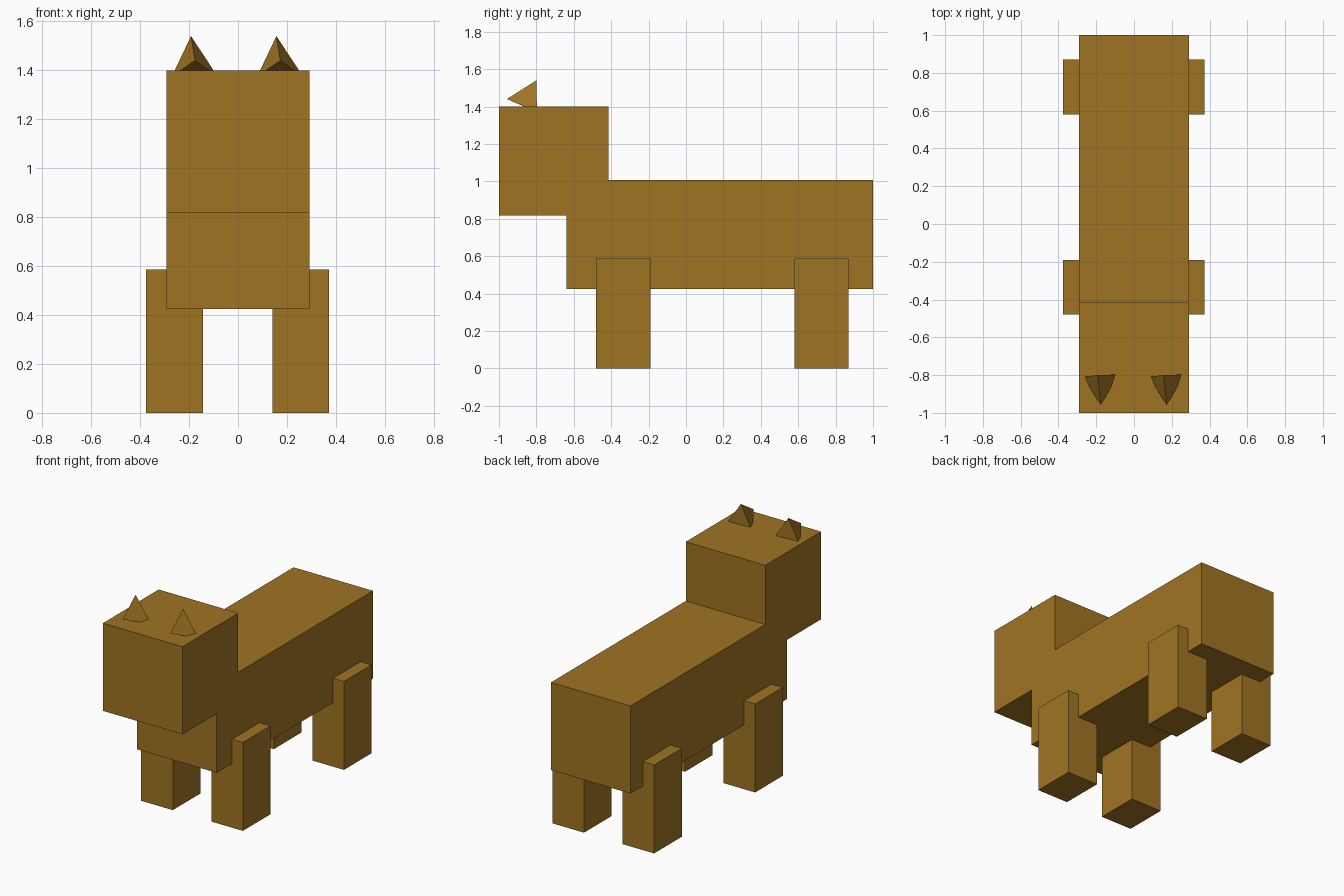
import bpy, bmesh
from mathutils import Vector

if "Cube" in bpy.data.objects:
    bpy.data.objects.remove(bpy.data.objects["Cube"])

fur = bpy.data.materials.new("fur")
fur.diffuse_color = (0.35, 0.175, 0.016, 1)
fur.use_nodes = True
fur.node_tree.nodes["Principled BSDF"].inputs["Base Color"].default_value = fur.diffuse_color


def add_object(name, bm):
    bmesh.ops.recalc_face_normals(bm, faces=bm.faces[:])
    mesh = bpy.data.meshes.new(name)
    bm.to_mesh(mesh)
    bm.free()
    mesh.materials.append(fur)
    obj = bpy.data.objects.new(name, mesh)
    bpy.context.collection.objects.link(obj)
    return obj


def box(name, low, high):
    low, high = Vector(low), Vector(high)
    bm = bmesh.new()
    bmesh.ops.create_cube(bm, size=1)
    bmesh.ops.scale(bm, vec=high - low, verts=bm.verts)
    bmesh.ops.translate(bm, vec=(low + high) / 2, verts=bm.verts)
    return add_object(name, bm)


def ear(name, shift):
    # leaning three-sided pyramid, its base corners sunk into the head
    bm = bmesh.new()
    corners = [(-0.192, -0.80, 1.54), (-0.176, -0.958, 1.44),
               (-0.270, -0.808, 1.376), (-0.082, -0.797, 1.373)]
    for x, y, z in corners:
        bm.verts.new((x + shift, y, z))
    bmesh.ops.convex_hull(bm, input=bm.verts)
    return add_object(name, bm)


# Body and head
box("body", (-0.292, -0.64, 0.425), (0.292, 1.0, 1.007))
box("head", (-0.292, -1.0, 0.818), (0.292, -0.415, 1.40))

# Four legs
for end, y in (("front", -0.48), ("back", 0.58)):
    for side, x in (("left", -0.375), ("right", 0.14)):
        box(f"{end}_{side}_leg", (x, y, 0), (x + 0.232, y + 0.29, 0.587))

# Two identical ears
ear("left_ear", 0)
ear("right_ear", 0.349)
